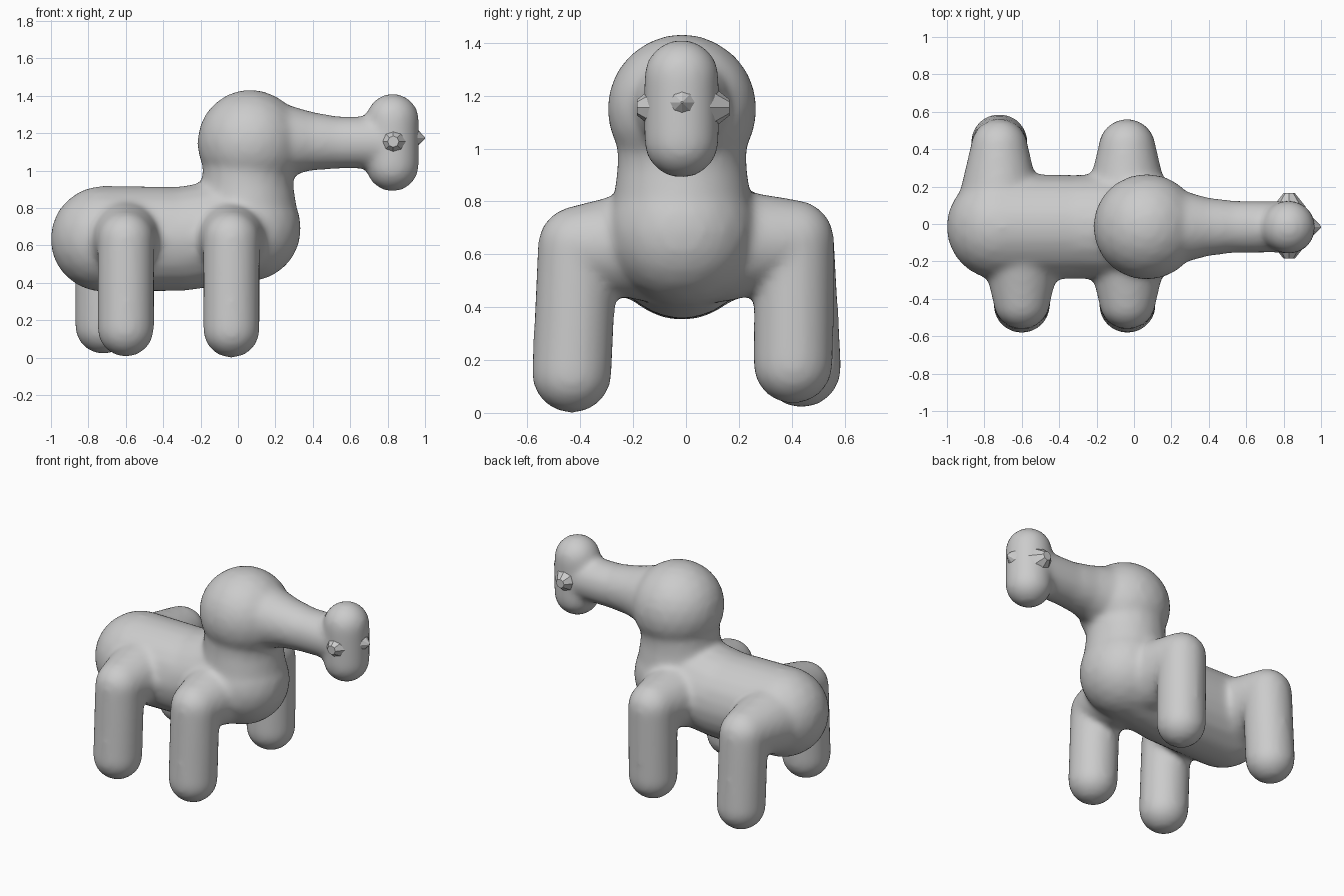
import bpy, bmesh
from mathutils import Vector, Matrix

cube = bpy.data.objects.get("Cube")
if cube:
    bpy.data.objects.remove(cube)

clay = bpy.data.materials.new("clay_grey")
clay.use_nodes = True
clay.diffuse_color = (0.6, 0.6, 0.6, 1)
clay.node_tree.nodes["Principled BSDF"].inputs["Base Color"].default_value = (0.6, 0.6, 0.6, 1)


def add_object(name, bm):
    mesh = bpy.data.meshes.new(name)
    bm.to_mesh(mesh)
    bm.free()
    mesh.materials.append(clay)
    obj = bpy.data.objects.new(name, mesh)
    bpy.context.collection.objects.link(obj)
    return obj


def limb(bm, *balls):
    """Chain of tapered capsules through (x, y, z, radius) balls."""
    for a, b in zip(balls, balls[1:]):
        part = bmesh.new()
        for x, y, z, r in (a, b):
            bmesh.ops.create_icosphere(part, subdivisions=3, radius=r + 0.004,
                                       matrix=Matrix.Translation((x, y, z)))
        hull = bmesh.ops.convex_hull(part, input=part.verts)
        loose = {g for g in hull["geom_interior"] if isinstance(g, bmesh.types.BMVert)}
        bmesh.ops.delete(part, geom=list(loose), context='VERTS')
        mesh = bpy.data.meshes.new("temporary_part")
        part.to_mesh(mesh)
        part.free()
        bm.from_mesh(mesh)
        bpy.data.meshes.remove(mesh)


MID = -0.015
bm = bmesh.new()
# Torso, chest, neck and head
limb(bm, (-0.72, MID, 0.635, 0.28), (-0.3, MID, 0.635, 0.275), (0.055, MID, 0.69, 0.28))
limb(bm, (0.055, MID, 0.69, 0.27), (0.05, MID, 0.92, 0.242), (0.065, MID, 1.15, 0.24))
limb(bm, (0.065, MID, 1.15, 0.28), (0.07, MID, 1.148, 0.28))
# Long snout with an upright muzzle
limb(bm, (0.2, MID, 1.16, 0.2), (0.36, MID, 1.158, 0.157),
     (0.52, MID, 1.15, 0.137), (0.8, MID, 1.15, 0.135))
limb(bm, (0.826, -0.017, 1.03, 0.139), (0.826, -0.017, 1.27, 0.139))

# Legs: hip x, side, foot y, foot bottom, shoulder height
for x, side, y, bottom, top in ((-0.6, -1, 0.432, 0.005, 0.63), (-0.035, -1, 0.432, 0.0, 0.632),
                                (-0.72, 1, 0.437, 0.02, 0.65), (-0.037, 1, 0.405, 0.035, 0.655)):
    limb(bm, (x, side * 0.12, 0.635, 0.215), (x, side * 0.41, top, 0.148),
         (x, side * y, bottom + 0.15, 0.148))

body = add_object("body", bm)
remesh = body.modifiers.new("Fuse", 'REMESH')
remesh.mode = 'VOXEL'
remesh.voxel_size = 0.018
remesh.use_smooth_shade = True
smooth = body.modifiers.new("Blend", 'SMOOTH')
smooth.factor = 0.5
smooth.iterations = 14


# Small blunt nubs on the muzzle sides and a pointed nose
def nub(name, base, direction, wide, narrow, length, sides):
    bm = bmesh.new()
    bmesh.ops.create_cone(bm, cap_ends=True, segments=sides, radius1=wide, radius2=narrow,
                          depth=length)
    spin = Vector(direction).to_track_quat('Z', 'Y').to_matrix().to_4x4()
    bm.transform(Matrix.Translation(Vector(base) + Vector(direction) * length / 2) @ spin)
    return add_object(name, bm)


nub("left_nub", (0.83, 0.09, 1.155), (0, 1, 0), 0.09, 0.03, 0.075, 8)
nub("right_nub", (0.83, -0.11, 1.155), (0, -1, 0), 0.09, 0.03, 0.075, 8)
nub("nose_tip", (0.945, -0.015, 1.175), (1, 0, 0), 0.06, 0.004, 0.055, 8)
